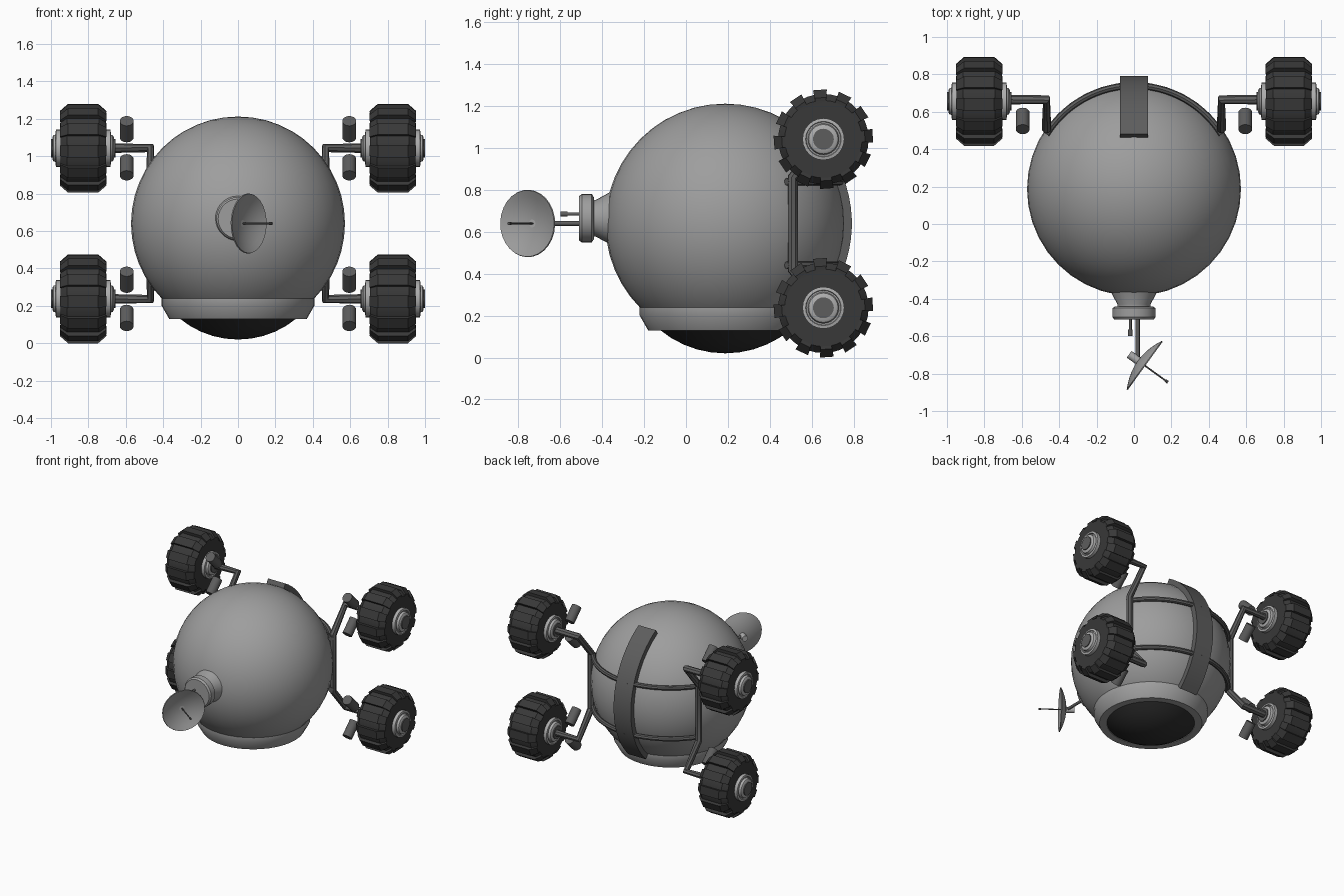
import bpy, bmesh, math
from mathutils import Vector, Matrix

if "Cube" in bpy.data.objects:
    bpy.data.objects.remove(bpy.data.objects["Cube"])


def material(name, v):
    m = bpy.data.materials.new(name)
    m.diffuse_color = (v, v, v, 1)
    m.use_nodes = True
    m.node_tree.nodes["Principled BSDF"].inputs["Base Color"].default_value = m.diffuse_color
    return m


HULL = material("hull grey", 0.34)
LIGHT = material("light metal", 0.42)
FRAME = material("frame dark grey", 0.11)
RUBBER = material("tyre black", 0.04)
SHIELD = material("shield black", 0.028)

CX, CY, CZ = 0.0, 0.187, 0.64      # sphere centre
R = 0.572


def finish(ob, mat, angle=35):
    ob.data.materials.clear()
    ob.data.materials.append(mat)
    bpy.ops.object.select_all(action='DESELECT')
    ob.select_set(True)
    bpy.context.view_layer.objects.active = ob
    if angle:
        bpy.ops.object.shade_smooth_by_angle(angle=math.radians(angle))
    return ob


def sweep(bm, profile, n=32, a0=0, a1=360):
    """Revolve (radius, height) points about local z; a partial sweep is a capped closed section."""
    full = a1 - a0 >= 360
    rings = []
    for i in range(n if full else n + 1):
        t = math.radians(a0 + (a1 - a0) * i / n)
        rings.append([bm.verts.new((r * math.cos(t), r * math.sin(t), h)) for r, h in profile])
    k = len(profile)
    for i in range(n):
        p, q = rings[i], rings[(i + 1) % len(rings)]
        for j in range(k - 1 if full else k):
            bm.faces.new((p[j], q[j], q[(j + 1) % k], p[(j + 1) % k]))
    if not full:
        bm.faces.new(rings[0])
        bm.faces.new(rings[-1])


def to_object(name, bm, mat, loc, axis=(0, 0, 1), angle=35):
    bmesh.ops.remove_doubles(bm, verts=bm.verts, dist=1e-5)
    bmesh.ops.recalc_face_normals(bm, faces=bm.faces)
    rot = Vector((0, 0, 1)).rotation_difference(Vector(axis)).to_matrix().to_4x4()
    bm.transform(Matrix.Translation(loc) @ rot)
    me = bpy.data.meshes.new(name)
    bm.to_mesh(me)
    bm.free()
    ob = bpy.data.objects.new(name, me)
    bpy.context.collection.objects.link(ob)
    return finish(ob, mat, angle)


def lathe(name, profile, mat, loc, axis=(0, 0, 1), n=32, a0=0, a1=360, angle=35):
    bm = bmesh.new()
    sweep(bm, profile, n, a0, a1)
    return to_object(name, bm, mat, loc, axis, angle)


def rod(name, a, b, r, mat, n=12):
    a, b = Vector(a), Vector(b)
    d = b - a
    return lathe(name, [(0, 0), (r, 0), (r, d.length), (0, d.length)], mat, a, d.normalized(), n)


def tube(name, pts, r, mat):
    cu = bpy.data.curves.new(name, 'CURVE')
    cu.dimensions = '3D'
    cu.bevel_depth, cu.bevel_resolution, cu.use_fill_caps = r, 2, True
    sp = cu.splines.new('POLY')
    sp.points.add(len(pts) - 1)
    for p, c in zip(sp.points, pts):
        p.co = (*c, 1)
    ob = bpy.data.objects.new(name, cu)
    bpy.context.collection.objects.link(ob)
    bpy.ops.object.select_all(action='DESELECT')
    ob.select_set(True)
    bpy.context.view_layer.objects.active = ob
    bpy.ops.object.convert(target='MESH')
    return finish(bpy.context.view_layer.objects.active, mat)


# spherical hull
bpy.ops.mesh.primitive_uv_sphere_add(segments=40, ring_count=24, radius=R, location=(CX, CY, CZ))
hull = bpy.context.object
hull.name = "hull_sphere"
finish(hull, HULL, 60)

# skirt ring and dark dome underneath
lathe("bottom_skirt", [(0.37, 0.27), (0.408, 0.24), (0.408, 0.2), (0.368, 0.13),
                       (0.315, 0.13), (0.30, 0.2)], HULL, (CX, CY, 0), n=40)
cap_r = 0.49
lathe("bottom_dome", [(cap_r * math.sin(math.radians(a)), 0.02 + cap_r - cap_r * math.cos(math.radians(a)))
                      for a in (0, 8, 16, 24, 32, 40)], SHIELD, (CX, CY, 0), n=40)

# vertical strap over the back
lathe("back_strap", [(0.55, -0.075), (0.605, -0.075), (0.605, 0.075), (0.55, 0.075)],
      FRAME, (CX, CY, CZ), (1, 0, 0), n=22, a0=44, a1=151)

# horizontal bands joining the side frames round the back
for label, z in (("upper", 0.84), ("lower", 0.44)):
    pts = [(0.553 * math.cos(math.radians(a)), CY + 0.553 * math.sin(math.radians(a)), z)
           for a in range(32, 149, 4)]
    tube(label + "_back_band", pts, 0.018, FRAME)


def wheel(tag, loc):
    # tyre with twelve chamfered lugs
    bm = bmesh.new()
    sweep(bm, [(0, -0.118), (0.185, -0.122), (0.216, -0.085), (0.216, 0.085),
               (0.185, 0.122), (0, 0.118)], 36)
    for i in range(12):
        a = i * 30 + 4
        sweep(bm, [(0.17, -0.12), (0.20, -0.124), (0.2385, -0.08), (0.2385, 0.08),
                   (0.20, 0.124), (0.17, 0.12)], 1, a - 8, a + 8)
    to_object(tag + "_tyre", bm, RUBBER, loc, (1, 0, 0), 25)
    # stepped hub, same on both faces
    half = [(0.1, 0.11), (0.1, 0.145), (0.085, 0.148), (0.082, 0.14), (0.075, 0.14),
            (0.07, 0.158), (0.058, 0.165), (0, 0.165)]
    lathe(tag + "_hub", [(r, -h) for r, h in half[::-1]] + half, LIGHT, loc, (1, 0, 0), 24)
    lathe(tag + "_axle_cap", [(0, -0.172), (0.05, -0.172), (0.05, 0.172), (0, 0.172)],
          FRAME, loc, (1, 0, 0), 20)


# side frames, wheels and small thrusters
for side, sx in (("right", 1), ("left", -1)):
    pts = []
    for sz in (1, -1):
        half = [(sx * 0.69, 0.665, CZ + sz * 0.403), (sx * 0.468, 0.665, CZ + sz * 0.403),
                (sx * 0.468, 0.51, CZ + sz * 0.22)]
        pts += half if sz == 1 else half[::-1]
    tube(side + "_side_frame", pts, 0.026, FRAME)
    for level, sz in (("upper", 1), ("lower", -1)):
        tag = side + "_" + level
        wz = CZ + sz * 0.4025
        wheel(tag, (sx * 0.828, 0.656, wz))
        for up in (1, -1):
            rod(tag + ("_top" if up > 0 else "_bottom") + "_thruster",
                (sx * 0.595, 0.596, wz + up * 0.058),
                (sx * 0.595, 0.506, wz + up * 0.146), 0.037, FRAME, 16)

# front collar with rim disc
lathe("front_collar", [(0, 0.3), (0.128, 0.34), (0.122, 0.367), (0.088, 0.43), (0.088, 0.44),
                       (0.10, 0.44), (0.116, 0.45), (0.116, 0.497), (0.106, 0.51), (0, 0.51)],
      HULL, (0, 0, 0.665), (0, -1, 0), 28)

# short probe and dish boom
rod("probe_stem", (-0.02, -0.50, 0.685), (-0.02, -0.60, 0.685), 0.008, FRAME)
rod("probe_tip", (-0.02, -0.565, 0.685), (-0.02, -0.60, 0.685), 0.012, FRAME)
rod("dish_boom", (0.02, -0.50, 0.64), (0.02, -0.73, 0.64), 0.011, FRAME)

# dish antenna, turned to the front right
d = Vector((0.81, -0.586, 0)).normalized()
c = Vector((0.055, -0.755, 0.64))
outer = [(0.161 * t, 0.042 * (t * t - 1)) for t in (0, 0.2, 0.4, 0.6, 0.8, 1)]
inner = [(r * 0.985, h + 0.006) for r, h in outer[::-1]]
lathe("dish_bowl", outer + inner, HULL, c, d, 28)
rod("dish_mount", c - d * 0.10, c - d * 0.035, 0.022, LIGHT, 14)
rod("dish_feed", c - d * 0.04, c + d * 0.15, 0.0045, FRAME, 8)
rod("dish_feed_tip", c + d * 0.14, c + d * 0.156, 0.008, FRAME, 8)
